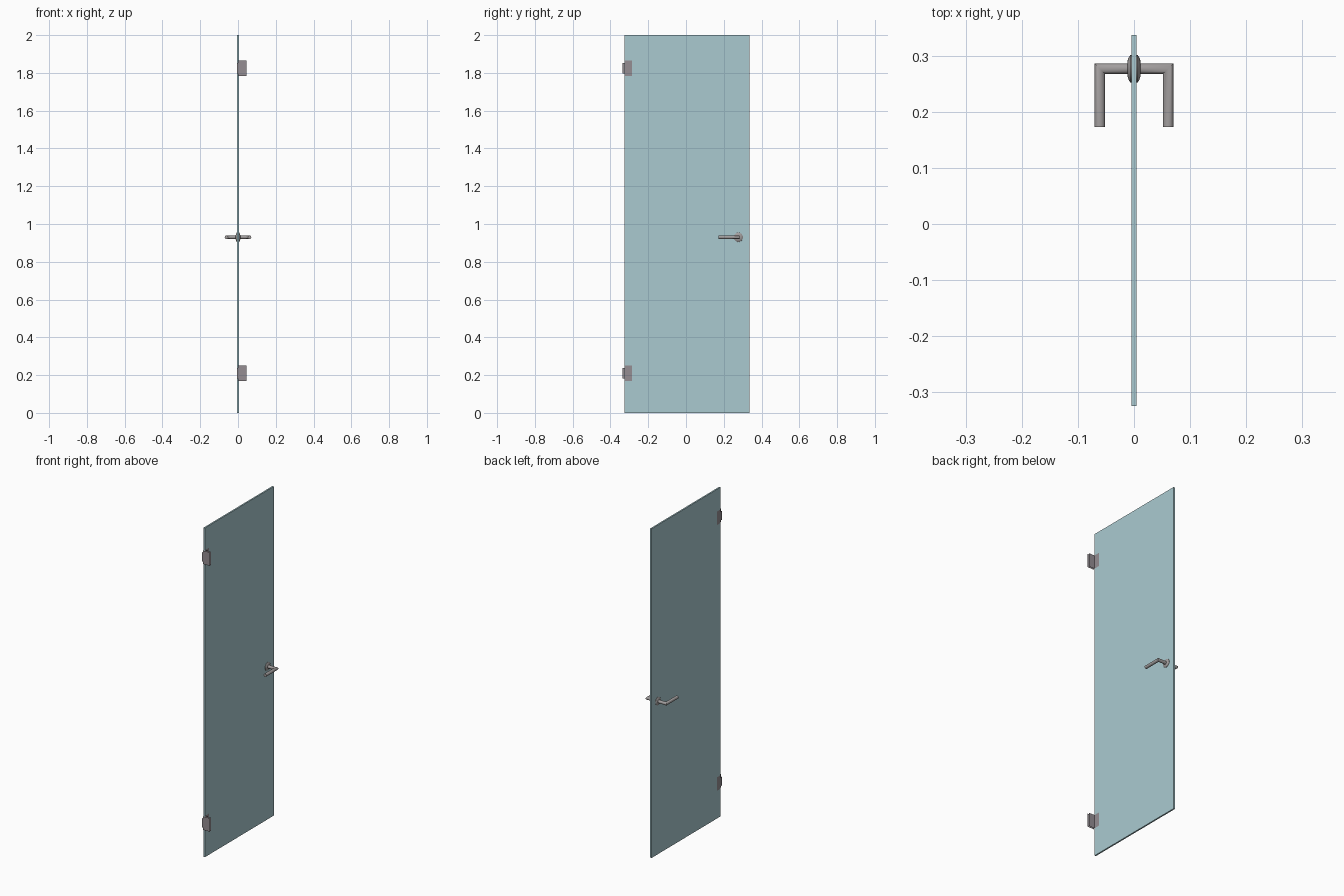
import bpy, bmesh, math

if "Cube" in bpy.data.objects:
    bpy.data.objects.remove(bpy.data.objects["Cube"])

def material(name, color):
    m = bpy.data.materials.new(name)
    m.diffuse_color = color
    m.use_nodes = True
    m.node_tree.nodes["Principled BSDF"].inputs["Base Color"].default_value = m.diffuse_color
    return m

GLASS = material("glass_tint", (0.40, 0.59, 0.63, 1))
STEEL = material("steel", (0.36, 0.34, 0.34, 1))
DARK = material("hinge_metal", (0.30, 0.27, 0.29, 1))
HANDLE_Y, HANDLE_Z = 0.277, 0.93

def finish(name, bm, mat, smooth=False, recalc=True):
    if recalc:
        bmesh.ops.recalc_face_normals(bm, faces=bm.faces)
    mesh = bpy.data.meshes.new(name)
    bm.to_mesh(mesh)
    bm.free()
    ob = bpy.data.objects.new(name, mesh)
    bpy.context.collection.objects.link(ob)
    mesh.materials.append(mat)
    if smooth:
        bpy.ops.object.select_all(action='DESELECT')
        ob.select_set(True)
        bpy.context.view_layer.objects.active = ob
        bpy.ops.object.shade_smooth_by_angle(angle=math.radians(40))
    return ob

def loft(bm, rings):
    """Bridge successive closed rings and cap both ends."""
    vs = [[bm.verts.new(p) for p in r] for r in rings]
    n = len(vs[0])
    for a, b in zip(vs, vs[1:]):
        for i in range(n):
            j = (i + 1) % n
            bm.faces.new((a[i], a[j], b[j], b[i]))
    bm.faces.new(vs[0])
    bm.faces.new(vs[-1])

def sheet(bm, pts, heights):
    """Vertical sheet along a plan path; each segment has its own half height."""
    for (a, b), (z, h) in zip(zip(pts, pts[1:]), heights):
        bm.faces.new([bm.verts.new(p) for p in (
            (*a, z - h), (*b, z - h), (*b, z + h), (*a, z + h))])

# Glass pane
bm = bmesh.new()
bmesh.ops.create_cube(bm, size=1)
bmesh.ops.scale(bm, vec=(0.009, 0.662, 2), verts=bm.verts)
bmesh.ops.translate(bm, vec=(0, 0.006, 1), verts=bm.verts)
finish("glass_pane", bm, GLASS)

# Hinges: thin inner and outer angle plates, narrower at the outer corner
for label, z in (("lower", 0.21), ("upper", 1.825)):
    bm = bmesh.new()
    full, knuckle = (z, 0.041), (z, 0.027)
    sheet(bm, [(0.045, -0.335), (0.0, -0.335), (-0.006, -0.335),
               (-0.006, -0.324), (-0.006, -0.287)],
          [full, knuckle, knuckle, full])
    sheet(bm, [(0.006, -0.287), (0.006, -0.324), (0.045, -0.324)], [full, full])
    finish(label + "_hinge", bm, DARK, recalc=False)

# Lever handles and domed rosettes on both sides
N = 32
circle = [(math.cos(2 * math.pi * i / N), math.sin(2 * math.pi * i / N)) for i in range(N)]
for label, s in (("left", -1), ("right", 1)):
    r, cx = 0.0095, 0.061
    bm = bmesh.new()
    loft(bm, [
        [(s * 0.004, HANDLE_Y + r * c, HANDLE_Z + r * d) for c, d in circle],
        [(s * (cx + r * c), HANDLE_Y + r * c, HANDLE_Z + r * d) for c, d in circle],
        [(s * (cx + r * c), 0.173, HANDLE_Z + r * d) for c, d in circle]])
    finish(label + "_lever", bm, STEEL, True)

    bm = bmesh.new()
    profile = [(0.004, 0.0245), (0.0065, 0.0245), (0.009, 0.021), (0.011, 0.016), (0.012, 0.0105)]
    loft(bm, [[(s * x, HANDLE_Y + q * c, HANDLE_Z + q * d) for c, d in circle]
              for x, q in profile])
    finish(label + "_rosette", bm, STEEL, True)
